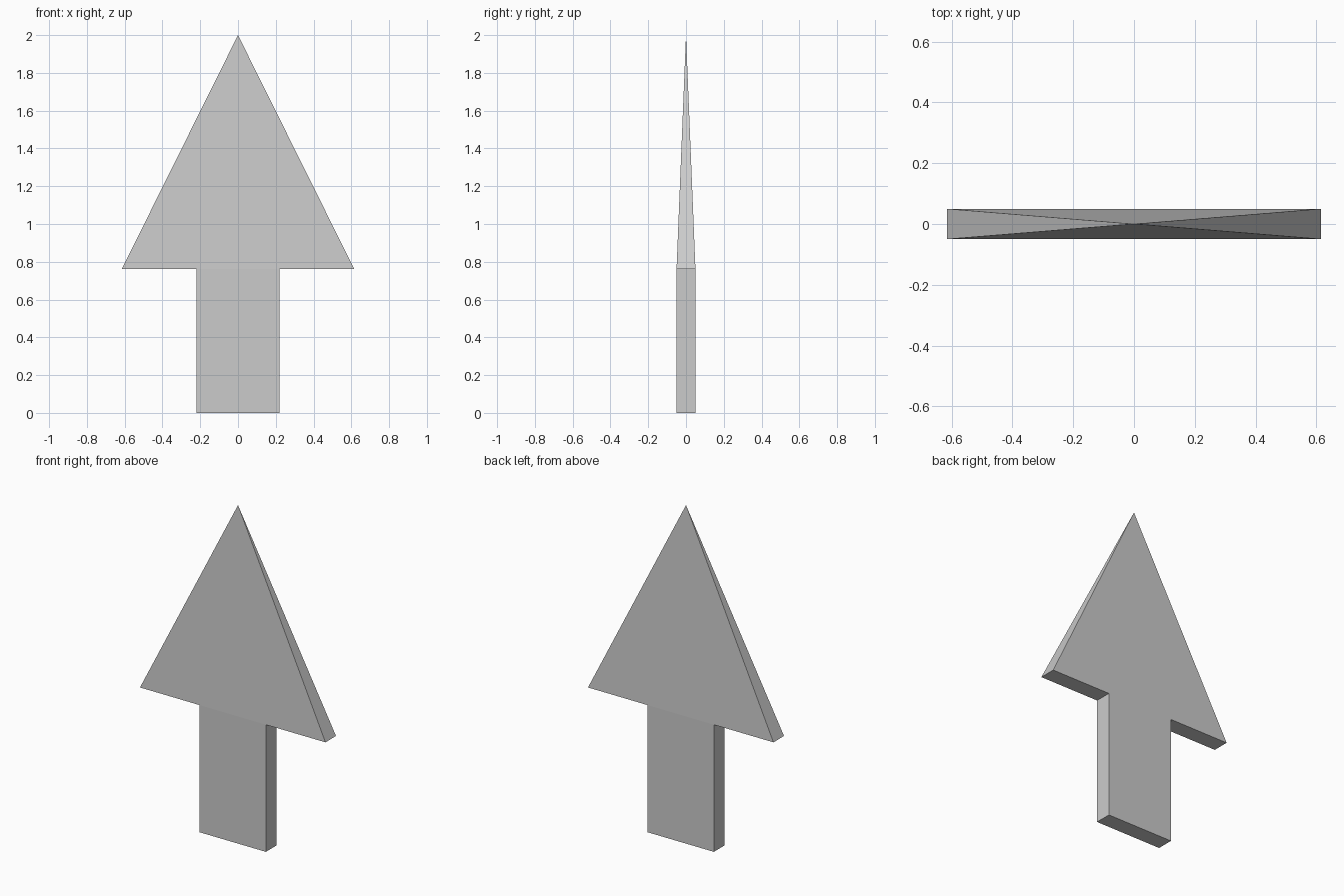
import bpy, bmesh

if "Cube" in bpy.data.objects:
    bpy.data.objects.remove(bpy.data.objects["Cube"])

HALF_T = 0.05
# Front outline (x, z), counter-clockwise; the tip closes it
OUTLINE = [(-0.22, 0), (0.22, 0), (0.22, 0.762), (0.615, 0.762),
           (-0.615, 0.762), (-0.22, 0.762)]

bm = bmesh.new()
tip = bm.verts.new((0, 0, 2))
front, back = [[bm.verts.new((x, y, z)) for x, z in OUTLINE]
               for y in (-HALF_T, HALF_T)]

# Front and back: flat shaft panel and head panel leaning in to the tip
for side in (front, back):
    a, b, c, d, e, f = side
    bm.faces.new((a, b, c, f))
    bm.faces.new((f, c, d, tip, e))

# Rim: shaft bottom, shaft sides and undersides of the head
for i, j in ((0, 1), (1, 2), (2, 3), (4, 5), (5, 0)):
    bm.faces.new((front[i], front[j], back[j], back[i]))

# Narrow sloping sides of the head
for i in (3, 4):
    bm.faces.new((front[i], back[i], tip))

bmesh.ops.recalc_face_normals(bm, faces=bm.faces[:])
mesh = bpy.data.meshes.new("arrow")
bm.to_mesh(mesh)
bm.free()
bpy.context.collection.objects.link(bpy.data.objects.new("arrow", mesh))
